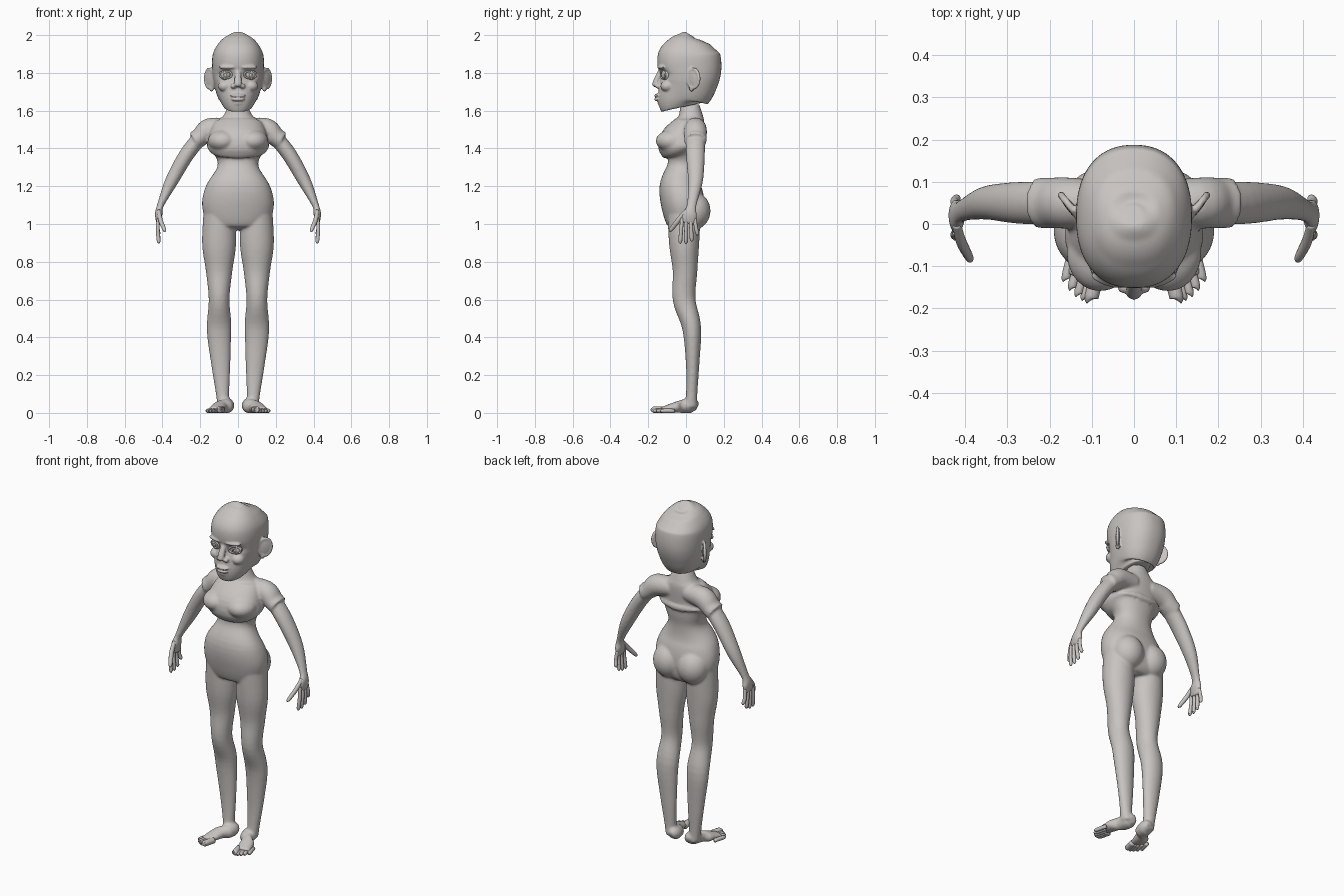
import bpy, bmesh, math
from mathutils import Vector, Matrix

cube = bpy.data.objects.get("Cube")
if cube:
    bpy.data.objects.remove(cube)

clay = bpy.data.materials.new("warm grey clay")
clay.use_nodes = True
clay.diffuse_color = (.58, .55, .53, 1)
clay.node_tree.nodes["Principled BSDF"].inputs["Base Color"].default_value = clay.diffuse_color

ALONG_X = Vector((1, 0, 0))
ALONG_Y = Vector((0, 1, 0))


def spline(rows, steps):
    """Smooth curve through rows of numbers."""
    rows = [Vector(row) for row in rows]
    curve = []
    for i in range(len(rows) - 1):
        start, end = rows[i], rows[i + 1]
        before, after = rows[max(i - 1, 0)], rows[min(i + 2, len(rows) - 1)]
        leave, arrive = (end - before) / 2, (after - start) / 2
        for k in range(steps):
            t = k / steps
            ease = t * t * (3 - 2 * t)
            curve.append(start * (1 - ease) + end * ease
                         + leave * (t * (1 - t) ** 2) - arrive * (t * t * (1 - t)))
    return curve + [rows[-1]]


def rounded(value, power):
    return math.copysign(abs(value) ** (2 / power), value)


def skin(bm, rings, closed=False):
    """Bridge neighbouring rings, then either join the ends or cap them."""
    following = rings[1:] + rings[:1] if closed else rings[1:]
    for ring, other in zip(rings, following):
        for k in range(len(ring)):
            bm.faces.new((ring[k - 1], ring[k], other[k], other[k - 1]))
    if not closed:
        bm.faces.new(rings[0])
        bm.faces.new(rings[-1])


def tube(bm, rows, side, mirror=1, steps=5, sides=32, power=2):
    """Loft rows of x, y, z, radius along side, radius across."""
    path = spline(rows, steps)
    rings = []
    for i, point in enumerate(path):
        ahead, behind = path[min(i + 1, len(path) - 1)], path[max(i - 1, 0)]
        tangent = Vector((ahead - behind)[:3]).normalized()
        u = (side - tangent * side.dot(tangent)).normalized()
        v = tangent.cross(u)
        ring = []
        for k in range(sides):
            angle = math.tau * k / sides
            spot = (Vector(point[:3]) + u * point[3] * rounded(math.cos(angle), power)
                    + v * point[4] * rounded(math.sin(angle), power))
            ring.append(bm.verts.new((spot.x * mirror, spot.y, spot.z)))
        rings.append(ring)
    skin(bm, rings)
    return [vert for ring in rings for vert in ring]


def upright(bm, rows, center=0, **options):
    """Loft level sections of height, front y, back y, half width."""
    return tube(bm, [(center, (front + back) / 2, height, half, (back - front) / 2)
                     for height, front, back, half in rows], ALONG_X, **options)


def ball(bm, position, size, turn=0):
    place = Matrix.Translation(position) @ Matrix.Rotation(turn, 4, 'Z')
    bmesh.ops.create_uvsphere(bm, u_segments=24, v_segments=16, radius=1,
                              matrix=place @ Matrix.Diagonal((*size, 1)))


def hoop(bm, position, width, height, thick, turn):
    """Oval ring standing upright and turned about z."""
    place = Matrix.Translation(position) @ Matrix.Rotation(turn, 4, 'Z')
    rings = []
    for i in range(32):
        angle = math.tau * i / 32
        out = Vector((math.cos(angle), 0, math.sin(angle)))
        middle = Vector((width * out.x, 0, height * out.z))
        turns = [math.tau * k / 10 for k in range(10)]
        rings.append([bm.verts.new(place @ (middle + thick * (out * math.cos(a) + ALONG_Y * math.sin(a))))
                      for a in turns])
    skin(bm, rings, closed=True)


def finish(name, bm, voxel=0, smoothing=0):
    bmesh.ops.recalc_face_normals(bm, faces=bm.faces[:])
    for face in bm.faces:
        face.smooth = True
    mesh = bpy.data.meshes.new(name)
    bm.to_mesh(mesh)
    bm.free()
    mesh.materials.append(clay)
    thing = bpy.data.objects.new(name, mesh)
    bpy.context.collection.objects.link(thing)
    if voxel:
        merge = thing.modifiers.new("merge", 'REMESH')
        merge.mode, merge.voxel_size, merge.use_smooth_shade = 'VOXEL', voxel, True
        soften = thing.modifiers.new("soften", 'SMOOTH')
        soften.factor, soften.iterations = .5, smoothing


# Torso with neck, waist and hips
body = bmesh.new()
upright(body, [(1.63, -.03, .07, .05), (1.57, -.04, .09, .08), (1.53, -.06, .1, .13),
               (1.44, -.14, .1, .16), (1.4, -.14, .1, .16), (1.36, -.1, .08, .12),
               (1.3, -.1, .07, .11), (1.2, -.14, .08, .17), (1.1, -.13, .1, .19),
               (1, -.1, .09, .16), (.97, -.06, .05, .09)], sides=48, power=2.2)
for s in (-1, 1):
    # Bust and buttocks
    ball(body, (s * .08, -.07, 1.44), (.08, .09, .06))
    ball(body, (s * .08, .04, 1.07), (.09, .09, .1))
    # Leg
    upright(body, [(1.1, -.1, .08, .08), (.9, -.09, .07, .09), (.75, -.07, .06, .07),
                   (.6, -.07, .05, .055), (.45, -.02, .08, .065), (.25, 0, .07, .05),
                   (.1, 0, .06, .035), (.03, -.01, .06, .03)], center=.1, mirror=s)
    # Foot
    tube(body, [(.08, .06, .03, .02, .02), (.08, .03, .04, .04, .04),
                (.1, -.05, .03, .04, .03), (.12, -.13, .02, .04, .01)], Vector((1, .2, 0)), s)
    # Shoulder with a flared short sleeve
    tube(body, [(.05, .05, 1.51, .05, .05), (.15, .05, 1.5, .06, .06),
                (.2, .05, 1.46, .06, .05), (.23, .05, 1.44, .06, .05)], ALONG_Y, s)
    # Arm and palm
    tube(body, [(.19, .05, 1.47, .05, .04), (.27, .05, 1.37, .05, .04), (.35, .05, 1.23, .04, .035),
                (.41, .03, 1.1, .026, .018), (.42, .02, 1.05, .04, .02), (.42, .01, 1, .04, .01)],
         ALONG_Y, s)

# Slide the shins inwards toward the ankles
for vert in body.verts:
    if vert.co.z < .4 and vert.co.y > -.03:
        vert.co.x -= math.copysign(.06 * (.4 - vert.co.z), vert.co.x)
finish("body", body, .007, 6)

# Fingers, thumbs and toes
digits = bmesh.new()
for s in (-1, 1):
    for i in range(4):
        root, tip = -.02 + .022 * i, -.03 + .03 * i
        low = .9 + .01 * max(i - 1, 0) ** 2
        tube(digits, [(.42, root, 1.03, .01, .01), (.425, (root + tip) / 2, .98, .01, .01),
                      (.42, tip, low + .01, .01, .01), (.415, tip, low, .003, .003)],
             ALONG_Y, s, sides=14)
    tube(digits, [(.42, 0, 1.07, .01, .01), (.41, -.04, 1.02, .014, .012),
                  (.39, -.08, .97, .01, .01), (.39, -.085, .96, .004, .004)], ALONG_Y, s, sides=14)
    for i in range(5):
        x, y = .1 + .015 * i, -.17 + .003 * i * i
        thick = .011 if i else .017
        tube(digits, [(x - .015, y + .06, thick, thick, thick), (x, y, thick, thick, thick),
                      (x, y - .01, thick, thick * .8, thick * .4)], ALONG_X, s, sides=14)
finish("fingers_and_toes", digits)

# Head shell with pressed-in eye sockets
head = bmesh.new()
shell = upright(head, [(1.62, -.13, .1, .07), (1.66, -.15, .11, .1), (1.74, -.145, .16, .126),
                       (1.82, -.147, .187, .136), (1.9, -.15, .175, .133), (1.96, -.1, .13, .1),
                       (1.99, -.04, .08, .06), (2, 0, .05, .02)], sides=96, steps=8, power=2.3)
for vert in shell:
    if vert.co.y < 0:
        across, above = (abs(vert.co.x) - .065) / .036, (vert.co.z - 1.79) / .024
        vert.co.y += .026 * math.exp(-across ** 2 - above ** 2)

# Nose, lips and chin
tube(head, [(0, -.13, 1.82, .013, .012), (0, -.16, 1.75, .02, .016), (0, -.16, 1.73, .014, .01)],
     ALONG_X, sides=20)
ball(head, (0, -.16, 1.74), (.02, .02, .016))
for height, half in ((1.68, .04), (1.66, .035)):
    ball(head, (0, -.15, height), (half, .018, .01))
ball(head, (0, -.13, 1.64), (.035, .02, .016))
for s in (-1, 1):
    # Nostril, brow and cheek
    ball(head, (s * .024, -.147, 1.73), (.016, .018, .013))
    ball(head, (s * .06, -.134, 1.83), (.045, .014, .01), s * .3)
    ball(head, (s * .07, -.1, 1.73), (.036, .035, .03), s * .4)
    # Ear: thin bowl with a rolled rim and a lobe
    ball(head, (s * .15, .04, 1.77), (.04, .01, .05), s * .9)
    hoop(head, (s * .15, .04, 1.77), .036, .05, .009, s * .9)
    ball(head, (s * .14, .03, 1.72), (.014, .012, .02), s * .9)
finish("head", head, .005, 4)

# Eyeballs, iris rims and eyelids
eyes = bmesh.new()
for s in (-1, 1):
    ball(eyes, (s * .065, -.1, 1.79), (.03, .03, .03))
    hoop(eyes, (s * .067, -.128, 1.79), .01, .01, .002, s * .15)
    hoop(eyes, (s * .065, -.122, 1.79), .034, .019, .005, s * .35)
finish("eyes", eyes)
